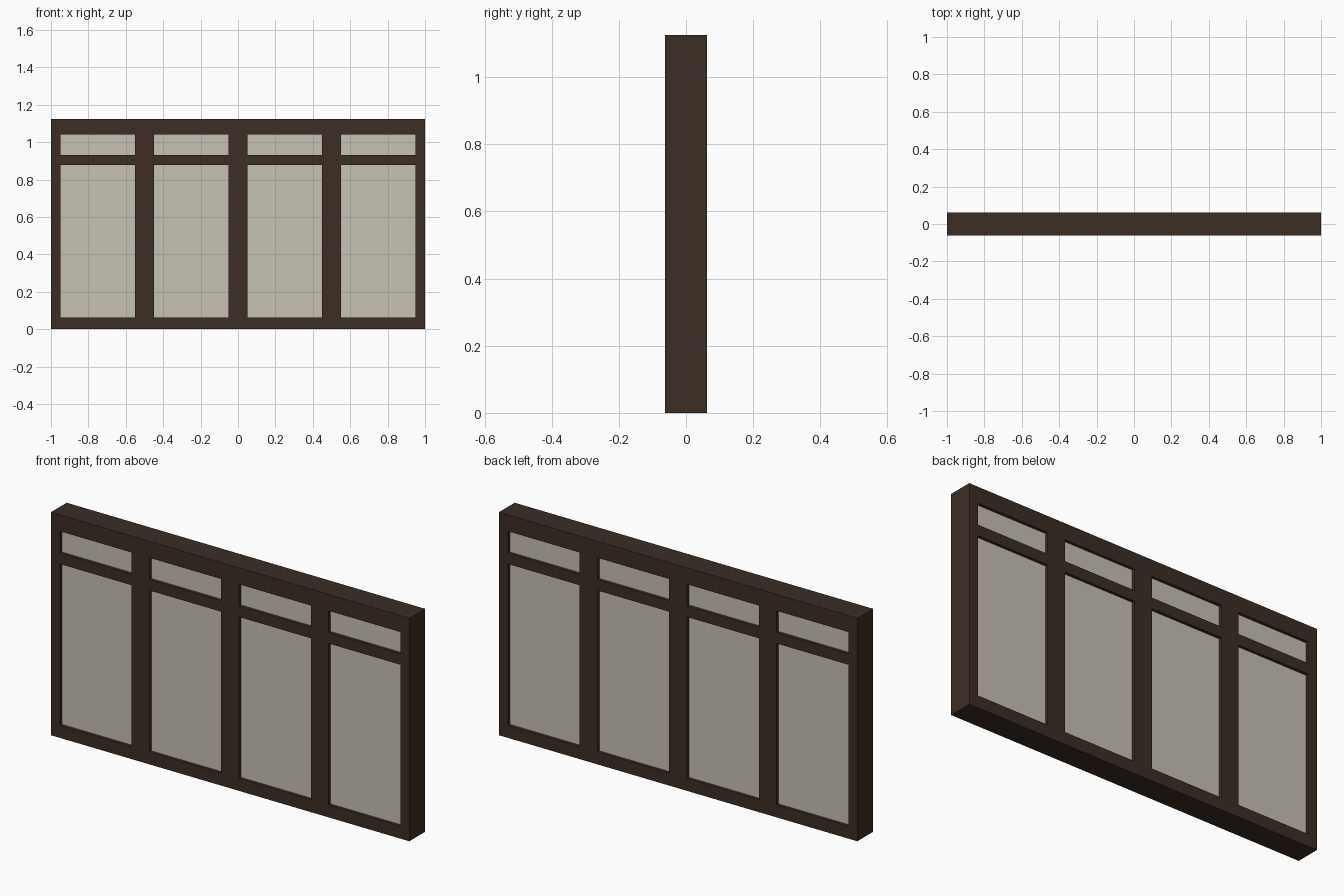
import bpy, bmesh

if "Cube" in bpy.data.objects:
    bpy.data.objects.remove(bpy.data.objects["Cube"])

DEPTH = 0.125      # frame thickness in y
RECESS = 0.015     # pane set-back from each frame face
HEIGHT = 1.125


def material(name, rgb):
    m = bpy.data.materials.new(name)
    m.diffuse_color = (*rgb, 1.0)
    m.use_nodes = True
    m.node_tree.nodes["Principled BSDF"].inputs["Base Color"].default_value = m.diffuse_color
    return m


wood = material("dark_brown_wood", (0.046, 0.027, 0.018))
pane = material("pale_grey_glass", (0.565, 0.533, 0.456))

# Openings: four columns, each with a tall pane and a short transom pane
columns = [(-0.95 + 0.5 * i, -0.55 + 0.5 * i) for i in range(4)]
rows = {"lower": (0.0625, 0.877), "upper": (0.932, 1.042)}


def make_object(name, bm, mat):
    mesh = bpy.data.meshes.new(name)
    bm.to_mesh(mesh)
    bm.free()
    mesh.materials.append(mat)
    obj = bpy.data.objects.new(name, mesh)
    bpy.context.collection.objects.link(obj)
    return obj


# Frame: one sheet with the openings left out, extruded to full depth
xs = [-1.0] + [x for c in columns for x in c] + [1.0]
zs = [0.0] + [z for r in rows.values() for z in r] + [HEIGHT]
bm = bmesh.new()
grid = [[bm.verts.new((x, -DEPTH / 2, z)) for z in zs] for x in xs]
for i in range(len(xs) - 1):
    for j in range(len(zs) - 1):
        if i % 2 and j % 2:      # opening
            continue
        bm.faces.new((grid[i][j], grid[i + 1][j],
                      grid[i + 1][j + 1], grid[i][j + 1]))
ext = bmesh.ops.extrude_face_region(bm, geom=bm.faces[:], use_keep_orig=True)
moved = [g for g in ext["geom"] if isinstance(g, bmesh.types.BMVert)]
bmesh.ops.translate(bm, verts=moved, vec=(0, DEPTH, 0))
bmesh.ops.recalc_face_normals(bm, faces=bm.faces[:])
make_object("window_frame", bm, wood)

# Panes: slabs filling the openings, recessed on both sides
for n, (x0, x1) in enumerate(columns, 1):
    for row, (z0, z1) in rows.items():
        bm = bmesh.new()
        bmesh.ops.create_cube(bm, size=1.0)
        bmesh.ops.scale(bm, vec=(x1 - x0, DEPTH - 2 * RECESS, z1 - z0),
                        verts=bm.verts[:])
        bmesh.ops.translate(bm, vec=((x0 + x1) / 2, 0, (z0 + z1) / 2),
                            verts=bm.verts[:])
        make_object(f"{row}_pane_{n}", bm, pane)
